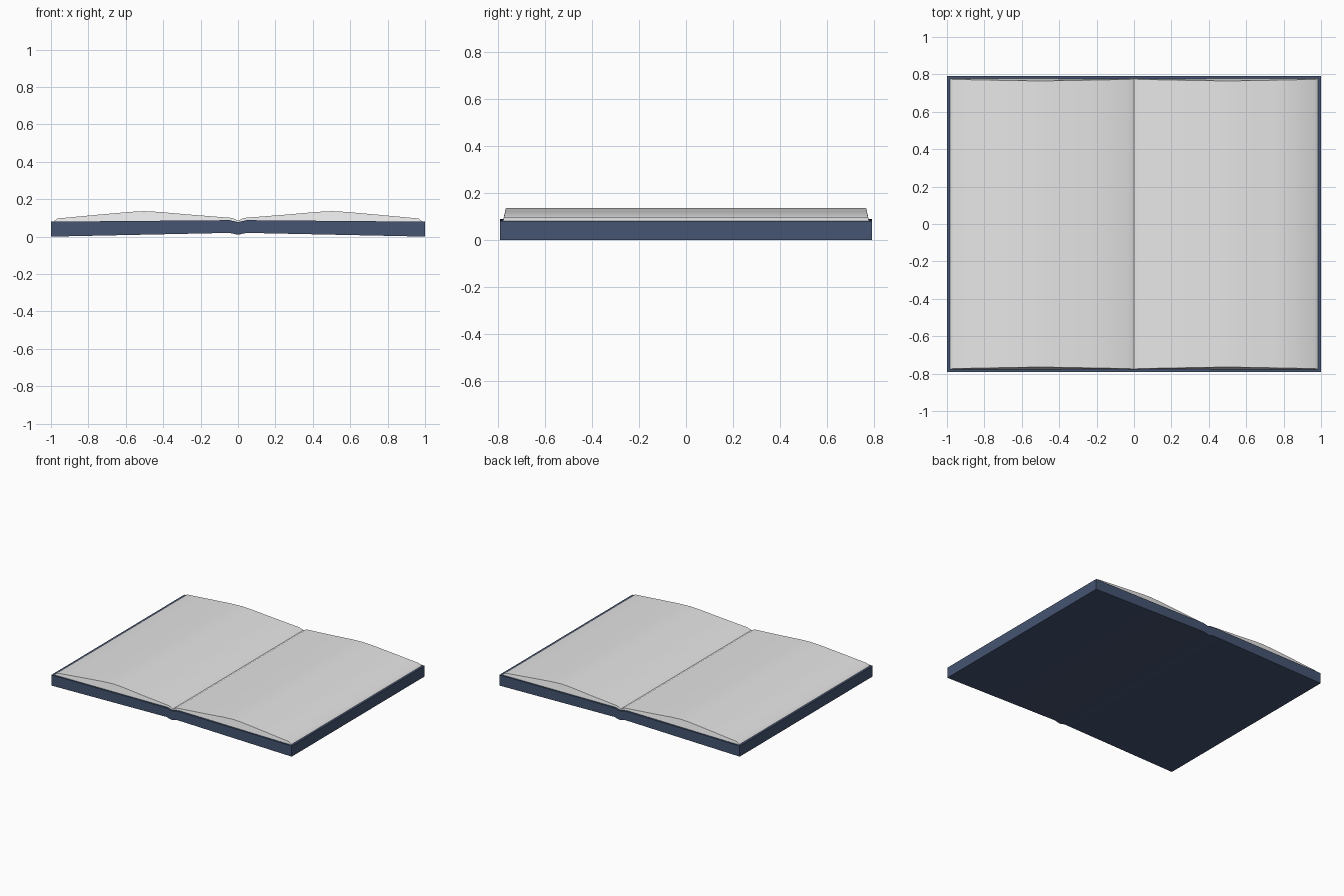
import bpy, bmesh

cube = bpy.data.objects.get("Cube")
if cube:
    bpy.data.objects.remove(cube, do_unlink=True)


def material(name, colour):
    m = bpy.data.materials.new(name)
    m.use_nodes = True
    m.diffuse_color = colour
    m.node_tree.nodes["Principled BSDF"].inputs["Base Color"].default_value = colour
    return m


navy = material("navy cover", (0.06, 0.09, 0.17, 1))
paper = material("paper", (0.8, 0.8, 0.8, 1))


def loft(name, stations, mat, angle):
    """Join y-z cross-sections, given as (x, loop), along the width."""
    bm = bmesh.new()
    rings = [[bm.verts.new((x, y, z)) for y, z in loop] for x, loop in stations]
    for a, b in zip(rings, rings[1:]):
        for i in range(len(a)):
            j = (i + 1) % len(a)
            bm.faces.new((a[i], a[j], b[j], b[i]))
    bm.faces.new(rings[0])
    bm.faces.new(rings[-1])
    bmesh.ops.recalc_face_normals(bm, faces=bm.faces)
    mesh = bpy.data.meshes.new(name)
    bm.to_mesh(mesh)
    bm.free()
    obj = bpy.data.objects.new(name, mesh)
    bpy.context.collection.objects.link(obj)
    mesh.materials.append(mat)
    bpy.ops.object.select_all(action="DESELECT")
    obj.select_set(True)
    bpy.context.view_layer.objects.active = obj
    bpy.ops.object.shade_smooth_by_angle(angle=angle)
    return obj


def mirrored(half):
    """Mirror a list of rows whose first row is on the centre line."""
    return [(-r[0], *r[1:]) for r in reversed(half[1:])] + half


# Cover boards and folded spine: x, bottom, top
cover = mirrored([(0, 0.01, 0.078), (0.045, 0.02, 0.088), (1, 0, 0.08)])
D = 0.79
loft("cover", [(x, [(-D, lo), (D, lo), (D, (lo + hi) / 2), (D, hi), (-D, hi),
                    (-D, (lo + hi) / 2)]) for x, lo, hi in cover], navy, 0.6)

# Open page block: x, top height, top half depth
pages = mirrored([(0, 0.085, 0.776), (0.03, 0.1, 0.773), (0.25, 0.117, 0.769),
                  (0.42, 0.132, 0.766), (0.5, 0.136, 0.765), (0.58, 0.132, 0.766),
                  (0.75, 0.117, 0.769), (0.965, 0.097, 0.773), (0.985, 0.081, 0.777)])
B = 0.78
loft("pages", [(x, [(-B, 0.07), (B, 0.07), (d, z), (-d, z)])
               for x, z, d in pages], paper, 0.6)
